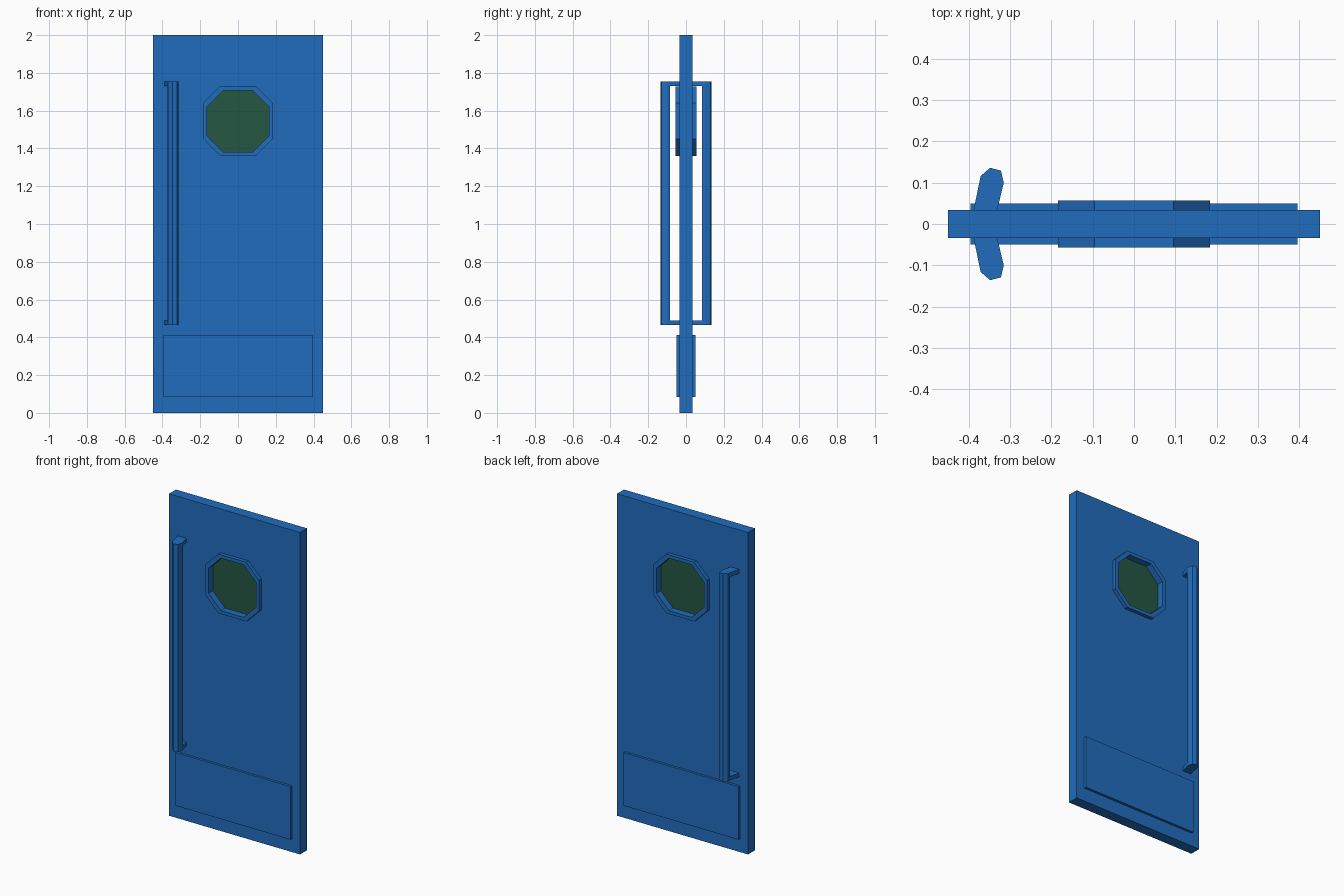
import bpy
import bmesh
from mathutils import Vector

old = bpy.data.objects.get("Cube")
if old:
    bpy.data.objects.remove(old, do_unlink=True)


def material(name, colour):
    mat = bpy.data.materials.new(name)
    mat.use_nodes = True
    mat.diffuse_color = colour
    mat.node_tree.nodes["Principled BSDF"].inputs["Base Color"].default_value = colour
    return mat


blue = material("blue paint", (0.0150, 0.152, 0.515, 1))
green = material("green glass", (0.018, 0.095, 0.055, 1))


def prism(name, loops, start, end, mat, axis="Y"):
    """Fill 2D loops (later loops are holes) and extrude them along an axis."""
    bm = bmesh.new()
    edges = []
    for loop in loops:
        verts = [bm.verts.new((a, start, b) if axis == "Y" else (a, b, start))
                 for a, b in loop]
        edges += [bm.edges.new((v, verts[i - 1])) for i, v in enumerate(verts)]
    bmesh.ops.triangle_fill(bm, edges=edges, use_beauty=True)
    out = bmesh.ops.extrude_face_region(bm, geom=bm.faces[:], use_keep_orig=True)
    shift = Vector((0, end - start, 0)) if axis == "Y" else Vector((0, 0, end - start))
    moved = [g for g in out["geom"] if isinstance(g, bmesh.types.BMVert)]
    bmesh.ops.translate(bm, verts=moved, vec=shift)
    bmesh.ops.recalc_face_normals(bm, faces=bm.faces[:])
    mesh = bpy.data.meshes.new(name)
    bm.to_mesh(mesh)
    bm.free()
    mesh.materials.append(mat)
    obj = bpy.data.objects.new(name, mesh)
    bpy.context.collection.objects.link(obj)
    return obj


def rect(x, low, high):
    return [(-x, low), (x, low), (x, high), (-x, high)]


def octagon(r, flat, z=1.545):
    pts = [(flat, r), (r, flat), (r, -flat), (flat, -r)]
    pts += [(-a, -b) for a, b in pts]
    return [(a, b + z) for a, b in pts]


# Door leaf with a window opening
opening = octagon(0.163, 0.078)
door = 0.034
prism("door_panel", [rect(0.45, 0, 2), octagon(0.174, 0.087)], -door, door, blue)

# Window frame and glass
prism("window_frame", [octagon(0.184, 0.096), opening], -0.0565, 0.0565, blue)
prism("window_glass", [opening], -0.015, 0.015, green)

# Pull handle: outlines seen from above
tip = [(-0.371, 0.116), (-0.348, 0.136), (-0.322, 0.129), (-0.315, 0.100)]
bracket = [(-0.388, door)] + tip + [(-0.331, door)]
grip = tip + [(-0.320, 0.084), (-0.350, 0.084), (-0.372, 0.098)]

for side, s in (("front", -1), ("back", 1)):
    # Kick plate
    prism(side + "_kick_plate", [rect(0.395, 0.083, 0.413)], s * door, s * 0.0495, blue)
    # Handle grip and its two brackets
    flip = [[(x, s * y) for x, y in loop] for loop in (grip, bracket)]
    prism(side + "_handle_grip", flip[:1], 0.49, 1.73, blue, "Z")
    for end, z in (("lower", 0.465), ("upper", 1.73)):
        prism(f"{side}_{end}_handle_bracket", flip[1:], z, z + 0.025, blue, "Z")
